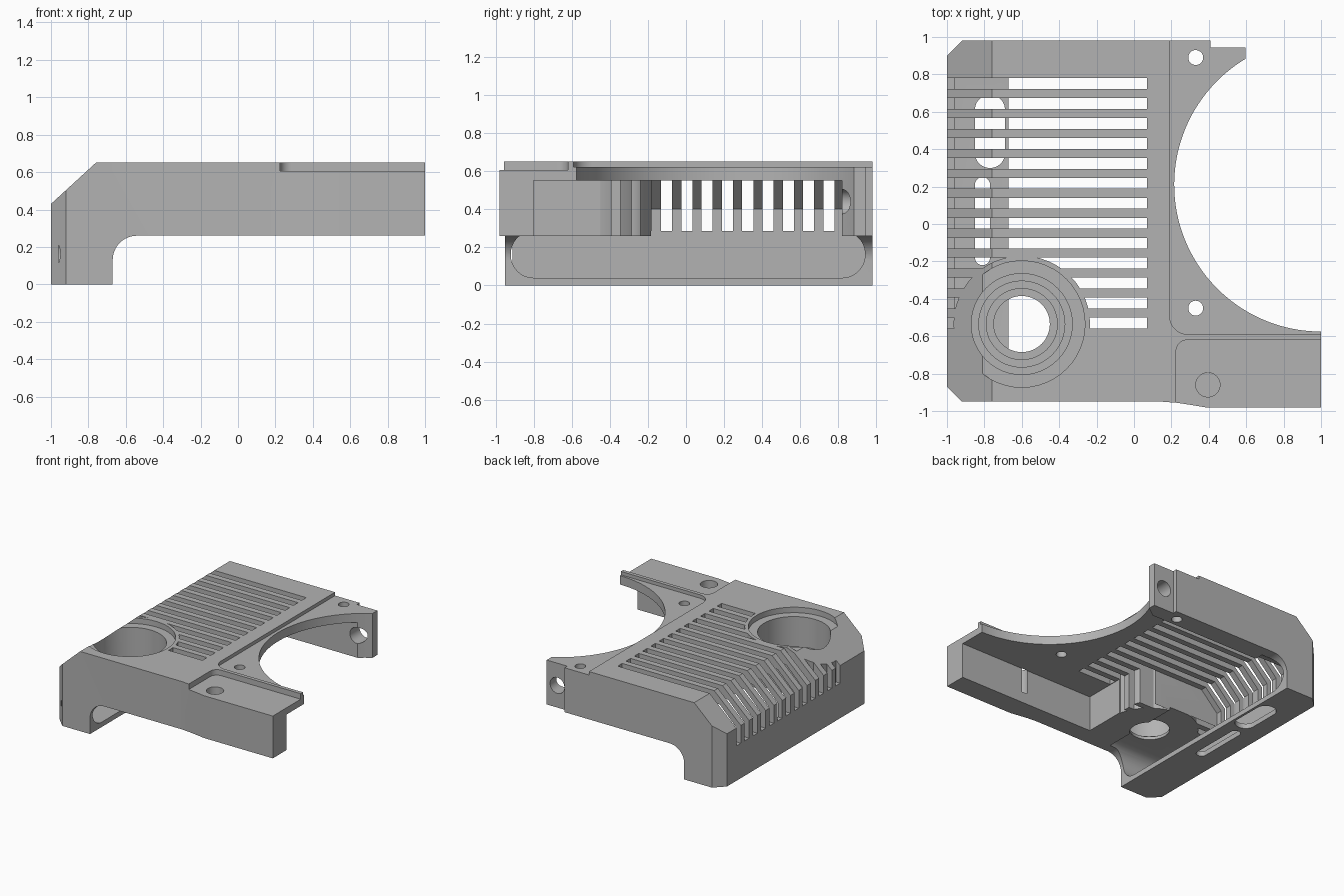
import bpy, bmesh, math
from mathutils import Vector

if "Cube" in bpy.data.objects:
    bpy.data.objects.remove(bpy.data.objects["Cube"])

grey = bpy.data.materials.new("plain_grey")
grey.use_nodes = True
colour = (0.45, 0.45, 0.45, 1)
grey.diffuse_color = colour
grey.node_tree.nodes["Principled BSDF"].inputs["Base Color"].default_value = colour


def arc(cx, cy, r, start, end, n=12):
    """Points on an arc, angles in degrees."""
    angles = [math.radians(start + (end - start) * i / n) for i in range(n + 1)]
    return [(cx + r * math.cos(a), cy + r * math.sin(a)) for a in angles]


def pill(u0, u1, v0, v1, r):
    """Rounded rectangle outline."""
    points = []
    for k, (u, v) in enumerate([(u1 - r, v1 - r), (u0 + r, v1 - r),
                                (u0 + r, v0 + r), (u1 - r, v0 + r)]):
        corner = arc(u, v, r, 90 * k, 90 * k + 90)
        points += [p for p in corner if not points or math.dist(p, points[-1]) > 1e-4]
    if math.dist(points[0], points[-1]) < 1e-4:
        points.pop()
    return points


def prism(bm, points, lo, hi, axis="z"):
    """Extrude an outline along an axis."""
    place = {"x": lambda u, v, w: (w, u, v),
             "y": lambda u, v, w: (u, w, v),
             "z": lambda u, v, w: (u, v, w)}[axis]
    verts = [bm.verts.new(place(u, v, lo)) for u, v in points]
    face = bm.faces.new(verts)
    out = bmesh.ops.extrude_face_region(bm, geom=[face])
    moved = [g for g in out["geom"] if isinstance(g, bmesh.types.BMVert)]
    bmesh.ops.translate(bm, verts=moved, vec=Vector(place(0, 0, hi - lo)))


def solid(name, *prisms):
    """Object made of one or more separate prisms."""
    bm = bmesh.new()
    for args in prisms:
        prism(bm, *args)
    bmesh.ops.recalc_face_normals(bm, faces=bm.faces)
    mesh = bpy.data.meshes.new(name)
    bm.to_mesh(mesh)
    bm.free()
    mesh.materials.append(grey)
    obj = bpy.data.objects.new(name, mesh)
    bpy.context.scene.collection.objects.link(obj)
    return obj


def combine(target, tool, operation="DIFFERENCE"):
    """Apply a boolean and discard the tool."""
    mod = target.modifiers.new("cut", "BOOLEAN")
    mod.operation, mod.solver, mod.object = operation, "EXACT", tool
    bpy.context.view_layer.update()
    graph = bpy.context.evaluated_depsgraph_get()
    mesh = bpy.data.meshes.new_from_object(target.evaluated_get(graph))
    target.modifiers.clear()
    target.data = mesh
    bpy.data.objects.remove(tool)


def circle(x, y, r, n=48):
    return arc(x, y, r, 0, 360 - 360 / n, n - 1)


# Housing: side profile with a filleted leg, trimmed to the plan outline
profile = [(-1, 0), (-0.67, 0)] + arc(-0.54, 0.13, 0.13, 180, 90)
profile += [(1, 0.26), (1, 0.65), (-0.76, 0.65), (-1, 0.43)]
housing = solid("housing", (profile, -1.1, 1.1, "y"))
plan = [(-1.01, -0.86), (-0.92, -0.95), (0.15, -0.95), (0.23, -0.956), (0.31, -0.968),
        (0.38, -0.98), (1.01, -0.98), (1.01, -0.575)]
plan += arc(1, 0.21, 0.785, 270, 121, 64)
plan += [(0.595, 0.945), (0.41, 0.945), (0.41, 0.98), (-0.92, 0.98), (-1.01, 0.89)]
combine(housing, solid("plan", (plan, -0.1, 0.8)), "INTERSECT")

# Inner cavity, leaving a solid boss around the round socket
cavity = solid("cavity", ([(-0.96, 0.16), (-0.96, 0.4), (-0.81, 0.55),
                           (1.1, 0.55), (1.1, 0.16)], -0.8, 0.82, "y"))
boss = [(-1.2, -1.2), (-0.24, -1.2)] + arc(-0.36, -0.3, 0.12, 0, 90) + [(-1.2, -0.18)]
combine(cavity, solid("boss", (boss, 0.1, 0.7)))
combine(housing, cavity)

# Long rounded channel in the leg, with two openings through its floor
combine(housing, solid("channel", (pill(-0.92, 0.94, 0.04, 0.285, 0.12), -0.96, -0.5, "x")))
combine(housing, solid("floor_openings",
                       (pill(-0.85, -0.69, 0.3, 0.69, 0.078), -0.1, 0.1),
                       (pill(-0.85, -0.77, -0.22, 0.25, 0.039), -0.1, 0.1)))

# Vent slots across the top and sloped side, stopping around the socket
slot = [(-1.1, 0.285), (-0.665, 0.285), (-0.665, 0.1), (0.07, 0.1), (0.07, 0.8), (-1.1, 0.8)]
rows = [0.751 - 0.1067 * i for i in range(13)]
slots = solid("slots", *[(slot, y - 0.029, y + 0.029, "y") for y in rows])
combine(slots, solid("collar", (circle(-0.6, -0.535, 0.365), 0, 1)))
combine(housing, slots)

# Stepped round socket
for radius, floor in [(0.338, 0.605), (0.27, 0.36), (0.23, 0.335), (0.19, 0.31), (0.15, 0.1)]:
    combine(housing, solid("socket", (circle(-0.6, -0.535, radius), floor, 0.9)))

# Recessed ledge beside the large arc, and the lower corner pad
ledge = [(1.1, -0.59), (1.1, 1.1), (0.19, 1.1)] + arc(0.29, -0.49, 0.1, 180, 270)
combine(housing, solid("ledge", (ledge, 0.622, 0.9)))
pad = [(1.1, -0.62), (1.1, -1.1), (0.225, -1.1)] + arc(0.285, -0.68, 0.06, 180, 90)
combine(housing, solid("pad", (pad, 0.605, 0.9)))

# Screw holes: two through the ledge, one blind in the pad, one through the rear tab
combine(housing, solid("screw_holes",
                       (circle(0.33, 0.89, 0.04, 24), 0.1, 0.9),
                       (circle(0.33, -0.45, 0.04, 24), 0.1, 0.9),
                       (circle(0.395, -0.86, 0.065, 24), 0.35, 0.9)))
combine(housing, solid("tab_hole", (circle(0.5, 0.44, 0.065, 24), 0.6, 1.1, "y")))

bpy.ops.object.select_all(action="DESELECT")
housing.select_set(True)
bpy.context.view_layer.objects.active = housing
bpy.ops.object.shade_smooth_by_angle(angle=math.radians(25))
